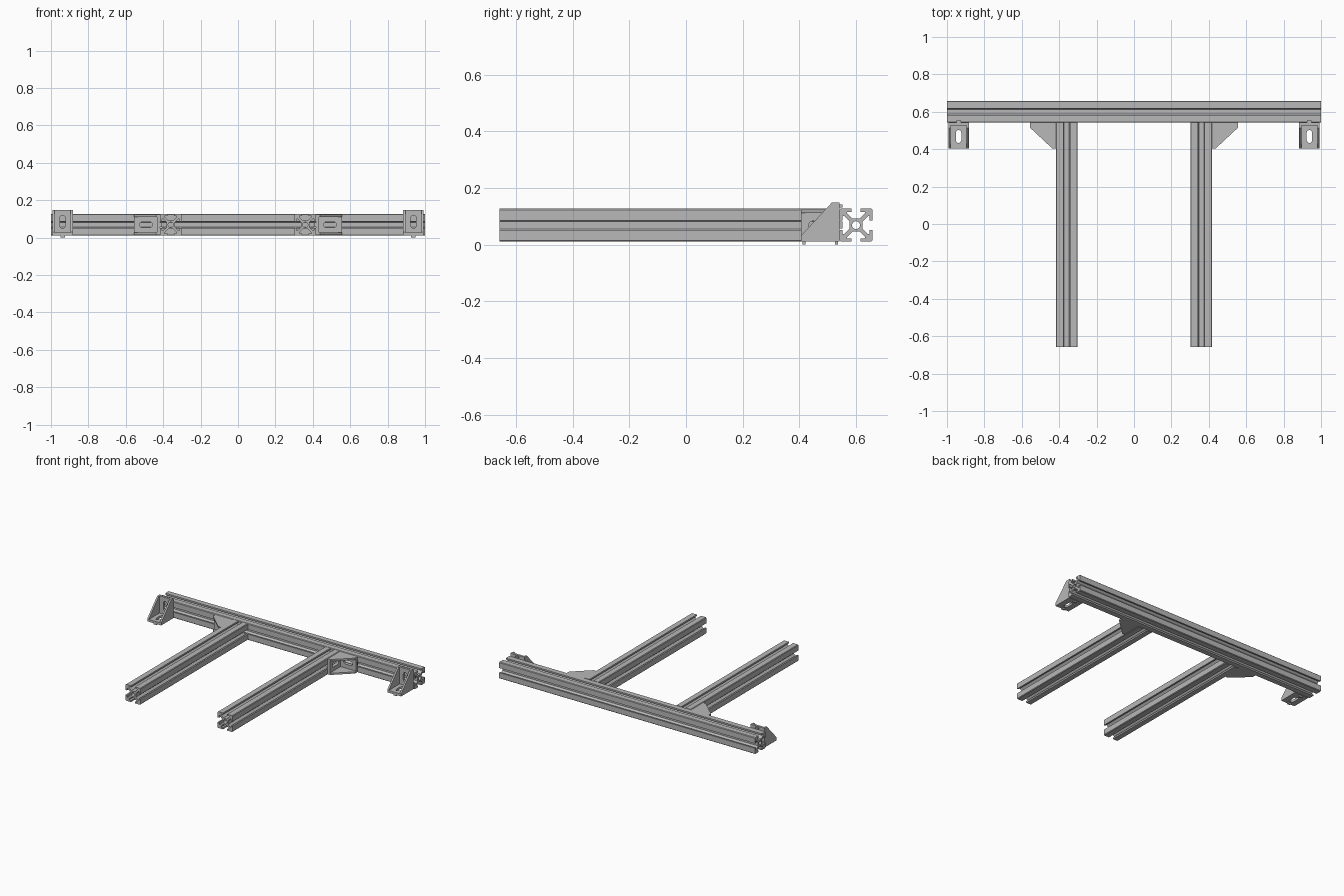
import bpy, bmesh, math
from mathutils import Matrix, Vector

cube = bpy.data.objects.get("Cube")
if cube:
    bpy.data.objects.remove(cube, do_unlink=True)

metal = bpy.data.materials.new("grey_metal")
metal.use_nodes = True
GREY = (0.48, 0.48, 0.48, 1)
metal.diffuse_color = GREY
metal.node_tree.nodes["Principled BSDF"].inputs["Base Color"].default_value = GREY

H = 0.058        # half the beam width
MID = 0.069      # beam centre height
BACK = 0.6       # rear beam centre line
T = 0.016        # bracket plate thickness
ARM = 0.137      # bracket arm length
WIDE = 0.108     # bracket width


def frame(a, b, c, origin):
    """Matrix taking local x, y, z to the given directions."""
    m = Matrix((a, b, c)).transposed().to_4x4()
    m.translation = Vector(origin)
    return m


def slab(loops, z0, z1, matrix):
    """Extrude flat outlines (holes allowed) from z0 to z1 and return a bmesh."""
    curve = bpy.data.curves.new("outline", "CURVE")
    curve.dimensions = "2D"
    curve.fill_mode = "BOTH"
    curve.extrude = (z1 - z0) / 2
    for loop in loops:
        spline = curve.splines.new("POLY")
        spline.points.add(len(loop) - 1)
        for p, (x, y) in zip(spline.points, loop):
            p.co = (x, y, 0, 1)
        spline.use_cyclic_u = True
    helper = bpy.data.objects.new("outline", curve)
    mesh = bpy.data.meshes.new_from_object(helper)
    bm = bmesh.new()
    bm.from_mesh(mesh)
    bpy.data.objects.remove(helper)
    bpy.data.curves.remove(curve)
    bpy.data.meshes.remove(mesh)
    bmesh.ops.remove_doubles(bm, verts=bm.verts, dist=1e-5)
    bm.transform(matrix @ Matrix.Translation((0, 0, (z0 + z1) / 2)))
    return bm


def finish(name, pieces):
    """Join bmesh pieces into one flat-shaded object."""
    whole = bmesh.new()
    for piece in pieces:
        bmesh.ops.recalc_face_normals(piece, faces=piece.faces)
        temp = bpy.data.meshes.new("piece")
        piece.to_mesh(temp)
        piece.free()
        whole.from_mesh(temp)
        bpy.data.meshes.remove(temp)
    mesh = bpy.data.meshes.new(name)
    whole.to_mesh(mesh)
    whole.free()
    mesh.materials.append(metal)
    for poly in mesh.polygons:
        poly.use_smooth = False
    obj = bpy.data.objects.new(name, mesh)
    bpy.context.collection.objects.link(obj)


def circle(r, n):
    return [(r * math.cos(math.tau * i / n), r * math.sin(math.tau * i / n)) for i in range(n)]


def rect(x0, x1, y0, y1):
    return [(x0, y0), (x1, y0), (x1, y1), (x0, y1)]


def beam_profile():
    """Four-slot section: half a slot, mirrored, then turned four times."""
    lip, core = H - 0.011, 0.023
    half = [(core, 0.013), (0.042, 0.032), (lip, 0.032), (lip, 0.0165),
            (H, 0.0165), (H, H - 0.004)]
    side = [(x, -y) for x, y in reversed(half)] + half
    loop = []
    for k in range(4):
        c, s = round(math.cos(k * math.pi / 2)), round(math.sin(k * math.pi / 2))
        loop += [(c * x - s * y, s * x + c * y) for x, y in side]
    return [loop, circle(0.014, 20)]


def long_hole():
    """Rounded slot in a bracket plate, long along the arm."""
    mid, reach, r = 0.074, 0.02, 0.0145
    pts = []
    for i in range(18):
        a = math.pi * (i % 9) / 8 + (math.pi if i >= 9 else 0)
        pts.append((r * math.cos(a), mid + (reach if i < 9 else -reach) + r * math.sin(a)))
    return pts


def bracket(name, across, arm_a, arm_b, corner):
    """Corner bracket: two slotted plates, two gussets, locating nubs."""
    across, arm_a, arm_b = Vector(across), Vector(arm_a), Vector(arm_b)
    w, pieces = WIDE / 2, []
    for along, normal in ((arm_a, arm_b), (arm_b, arm_a)):
        m = frame(across, along, normal, corner)
        pieces.append(slab([rect(-w, w, 0, ARM), long_hole()], 0, T, m))
        for start in (0.006, ARM - 0.016):
            pieces.append(slab([rect(-0.012, 0.012, start, start + 0.01)], -0.011, 0.001, m))
    # Gussets with clipped tips
    tip = 0.028
    outline = [(0, 0), (ARM, 0), (ARM, tip - 0.008), (tip, ARM), (0, ARM)]
    m = frame(arm_a, arm_b, across, corner)
    for z0 in (-w - 0.0005, w - 0.0115):
        pieces.append(slab([outline], z0, z0 + 0.012, m))
    finish(name, pieces)


# Beams
section = beam_profile()
X, Y, Z = (1, 0, 0), (0, 1, 0), (0, 0, 1)
finish("rear_beam", [slab(section, -1, 1, frame(Y, Z, X, (0, BACK, MID)))])
front_of_rear = BACK - H
for side, s in (("left", 1), ("right", -1)):
    finish(side + "_arm_beam",
           [slab(section, -BACK - H, front_of_rear, frame(X, Z, Y, (s * 0.36, 0, MID)))])
    # Bracket tying each arm to the rear beam
    bracket(side + "_arm_bracket", Z, (0, -1, 0), (s, 0, 0),
            (s * (0.36 + H), front_of_rear, MID))
    # Upright bracket at each end of the rear beam
    bracket(side + "_end_bracket", X, (0, -1, 0), Z,
            (s * 0.938, front_of_rear, MID - H))
